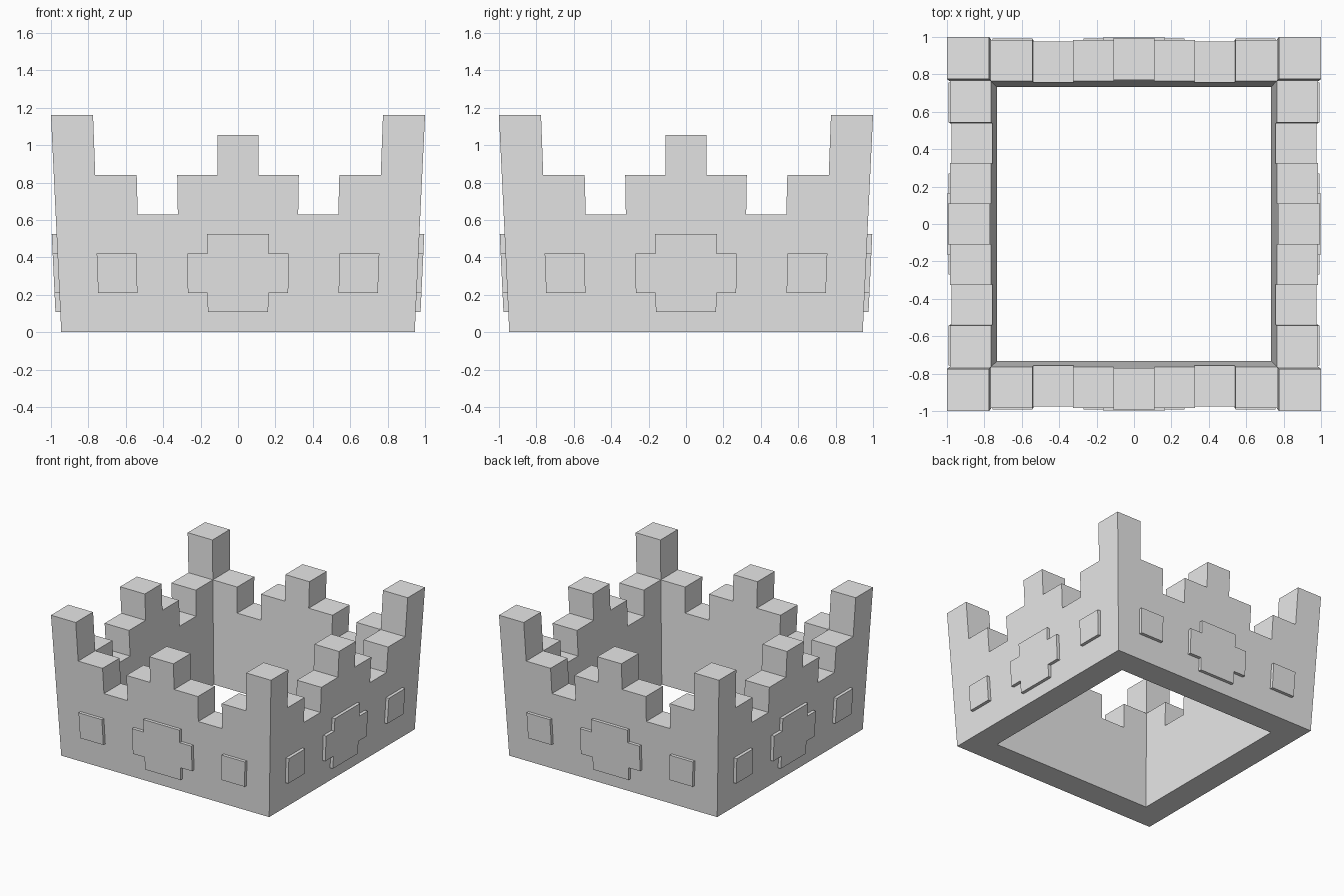
import bpy, bmesh
from mathutils import Matrix
from math import pi

cube = bpy.data.objects.get("Cube")
if cube:
    bpy.data.objects.remove(cube, do_unlink=True)

grey = bpy.data.materials.new("light grey")
grey.use_nodes = True
grey.diffuse_color = (0.8, 0.8, 0.8, 1)
grey.node_tree.nodes["Principled BSDF"].inputs["Base Color"].default_value = (0.8, 0.8, 0.8, 1)

TOP = 1.16


def flare(z):
    """Half width of the crown at height z."""
    return 0.945 + 0.055 * z / TOP


def finish(bm, name):
    bmesh.ops.recalc_face_normals(bm, faces=bm.faces)
    mesh = bpy.data.meshes.new(name)
    bm.to_mesh(mesh)
    bm.free()
    mesh.materials.append(grey)
    obj = bpy.data.objects.new(name, mesh)
    bpy.context.collection.objects.link(obj)
    return obj


# Crown wall: a ring of columns, stacked in levels that share one flared grid
half = [0.11, 0.33, 0.55, 0.775, 1.0]
edges = [-e for e in reversed(half)] + half
levels = [0, 0.63, 0.84, 1.055, TOP]
steps = [4, 2, 1, 2, 3, 2, 1, 2, 4]      # levels filled along one side
last = len(steps) - 1


def filled(i, j, k):
    if not (0 <= i <= last and 0 <= j <= last and k >= 0):
        return False
    if i in (0, last):
        return k < steps[j]
    return j in (0, last) and k < steps[i]


bm = bmesh.new()
grid = {}


def corner(i, j, k):
    if (i, j, k) not in grid:
        s = flare(levels[k])
        grid[i, j, k] = bm.verts.new((edges[i] * s, edges[j] * s, levels[k]))
    return grid[i, j, k]


for i in range(last + 1):
    for j in range(last + 1):
        for k in range(len(levels) - 1):
            if not filled(i, j, k):
                continue
            for axis in range(3):
                for side in (0, 1):
                    beside = [i, j, k]
                    beside[axis] += 2 * side - 1
                    if filled(*beside):
                        continue
                    quad = []
                    for a, b in ((0, 0), (1, 0), (1, 1), (0, 1)):
                        offset = [a, b]
                        offset.insert(axis, side)
                        quad.append(corner(i + offset[0], j + offset[1], k + offset[2]))
                    bm.faces.new(quad)
bmesh.ops.recalc_face_normals(bm, faces=bm.faces)
bmesh.ops.dissolve_limit(bm, angle_limit=0.01, verts=bm.verts, edges=bm.edges)
finish(bm, "crown_wall")


# Raised jewels: a stepped cross between two squares, following the wall slope
def jewel(name, outline, turn):
    bm = bmesh.new()
    rings = []
    for depth in (-0.01, 0.026):
        rings.append([bm.verts.new((u * flare(z), -flare(z) - depth, z)) for u, z in outline])
    back, front = rings
    bm.faces.new(back)
    bm.faces.new(front)
    for n in range(len(outline)):
        bm.faces.new((back[n - 1], back[n], front[n], front[n - 1]))
    bm.transform(Matrix.Rotation(turn * pi / 2, 4, 'Z'))
    finish(bm, name)


low, high = 0.21, 0.42
right_half = [(0.17, 0.107), (0.17, low), (0.281, low),
              (0.281, high), (0.17, high), (0.17, 0.525)]
cross = right_half + [(-u, z) for u, z in reversed(right_half)]
square = [(0.563, low), (0.783, low), (0.783, high), (0.563, high)]

for turn, side in enumerate(("front", "left", "back", "right")):
    jewel(side + "_cross_jewel", cross, turn)
    jewel(side + "_square_jewel_a", square, turn)
    jewel(side + "_square_jewel_b", [(-u, z) for u, z in square], turn)
